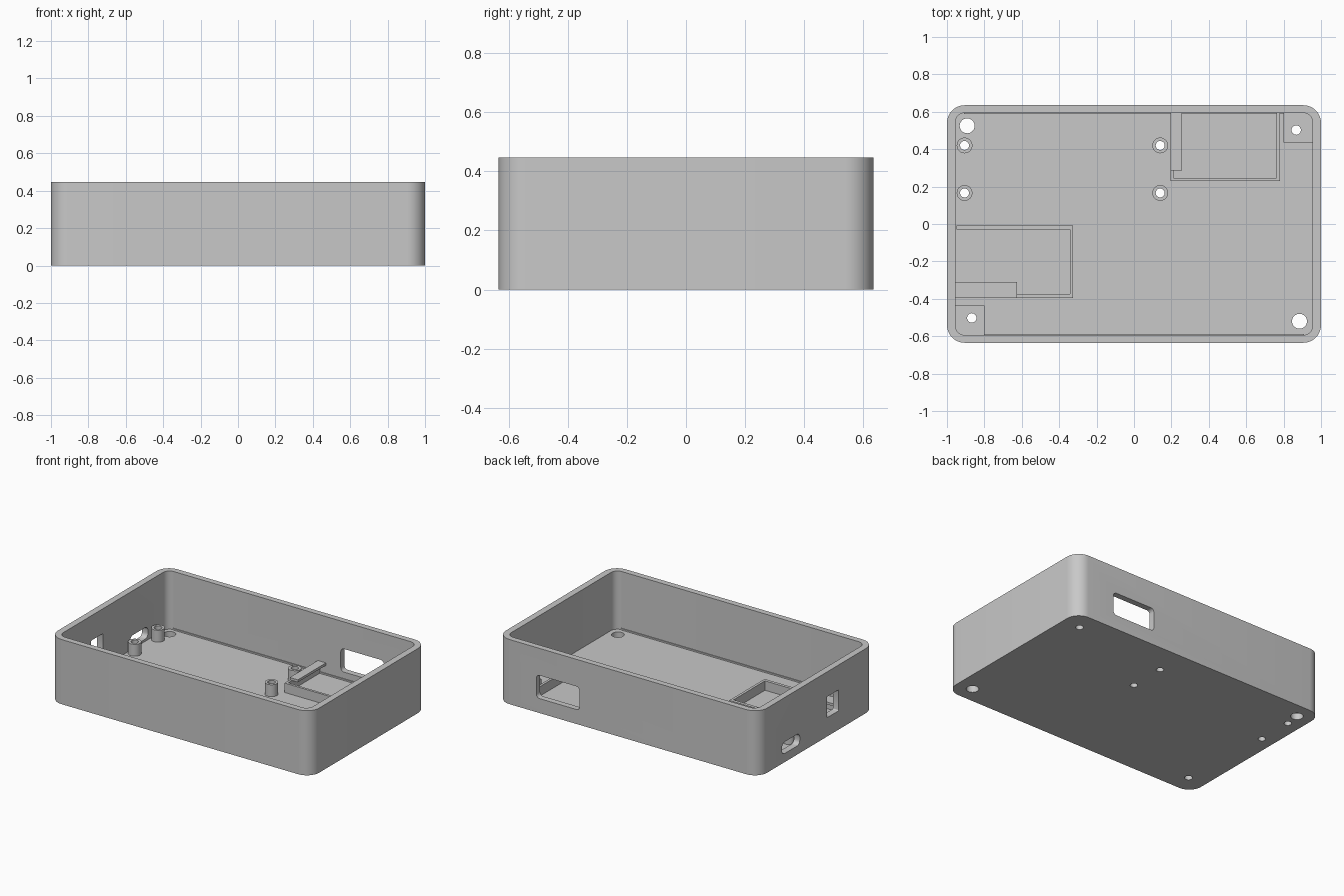
import bpy
import bmesh
from math import cos, sin, pi

cube = bpy.data.objects.get("Cube")
if cube:
    bpy.data.objects.remove(cube, do_unlink=True)

grey = bpy.data.materials.new("plain grey")
grey.use_nodes = True
color = (0.58, 0.58, 0.58, 1)
grey.diffuse_color = color
grey.node_tree.nodes["Principled BSDF"].inputs["Base Color"].default_value = color


def prism(name, lo, hi, radius=0.0, axis="Z", steps=10):
    """Box from lo to hi, its edges along the axis rounded by radius."""
    order = {"X": (1, 2, 0), "Y": (0, 2, 1), "Z": (0, 1, 2)}[axis]
    u, v, w = order
    outline = []
    for k, (su, sv) in enumerate([(1, 1), (-1, 1), (-1, -1), (1, -1)]):
        cu = hi[u] - radius if su > 0 else lo[u] + radius
        cv = hi[v] - radius if sv > 0 else lo[v] + radius
        turns = range(steps + 1) if radius else [0]
        for i in turns:
            a = (k + i / steps) * pi / 2
            outline.append((cu + radius * cos(a), cv + radius * sin(a)))
    bm = bmesh.new()
    rings = []
    for end in (lo[w], hi[w]):
        ring = []
        for p in outline:
            co = [0, 0, 0]
            co[u], co[v], co[w] = p[0], p[1], end
            ring.append(bm.verts.new(co))
        rings.append(ring)
        bm.faces.new(ring)
    n = len(outline)
    for i in range(n):
        j = (i + 1) % n
        bm.faces.new((rings[0][i], rings[0][j], rings[1][j], rings[1][i]))
    bmesh.ops.remove_doubles(bm, verts=bm.verts, dist=1e-5)
    bmesh.ops.recalc_face_normals(bm, faces=bm.faces)
    mesh = bpy.data.meshes.new(name)
    bm.to_mesh(mesh)
    bm.free()
    mesh.materials.append(grey)
    ob = bpy.data.objects.new(name, mesh)
    bpy.context.collection.objects.link(ob)
    return ob


def cylinder(name, x, y, r, z0, z1):
    return prism(name, (x - r, y - r, z0), (x + r, y + r, z1), r * 0.9999, steps=8)


def activate(ob):
    bpy.ops.object.select_all(action="DESELECT")
    ob.select_set(True)
    bpy.context.view_layer.objects.active = ob


def cut(ob, cutter):
    activate(ob)
    mod = ob.modifiers.new("cut", "BOOLEAN")
    mod.operation = "DIFFERENCE"
    mod.solver = "EXACT"
    mod.object = cutter
    bpy.ops.object.modifier_apply(modifier=mod.name)
    bpy.data.objects.remove(cutter, do_unlink=True)


FLOOR, TOP = 0.045, 0.447
IN_X, IN_Y = 0.955, 0.594
parts = []

# Open tray
shell = prism("case_shell", (-1, -0.635, 0), (1, 0.635, TOP), 0.095)
cut(shell, prism("cavity", (-IN_X, -IN_Y, FLOOR), (IN_X, IN_Y, 0.6), 0.05))
parts.append(shell)

# Wall openings
cut(shell, prism("back_window", (0.37, 0.5, 0.1), (0.7, 0.7, 0.26), 0.025, "Y", 5))
cut(shell, prism("side_port", (-1.1, 0.185, 0.06), (-0.9, 0.38, 0.14), 0.03, "X", 5))
cut(shell, prism("side_slot", (-1.1, -0.24, 0.13), (-0.9, -0.11, 0.275), 0.006, "X", 3))

# Large floor holes
for x, y in [(-0.892, 0.525), (0.885, -0.52)]:
    cut(shell, cylinder("floor_hole", x, y, 0.04, -0.1, 0.1))

# Board standoffs, bored through the floor
for x in (-0.906, 0.14):
    for y in (0.42, 0.166):
        post = cylinder("standoff", x, y, 0.042, FLOOR - 0.01, 0.127)
        for ob in (post, shell):
            cut(ob, cylinder("bore", x, y, 0.024, -0.1, 0.3))
        parts.append(post)

# Square corner posts on the other diagonal
for s in (1, -1):
    xs = sorted((s * 0.8, s * 0.965))
    ys = sorted((s * 0.437, s * 0.605))
    post = prism("corner_post", (xs[0], ys[0], FLOOR - 0.01), (xs[1], ys[1], 0.127))
    for ob in (post, shell):
        cut(ob, cylinder("bore", s * 0.867, s * 0.502, 0.025, -0.1, 0.3))
    parts.append(post)


# Module holders: low frames open to the wall, each with a retaining ledge
def holder(name, lo, hi, inner_lo, inner_hi, ledge_lo, ledge_hi):
    frame = prism(name + "_frame", (*lo, FLOOR - 0.005), (*hi, 0.11))
    cut(frame, prism("pocket", (*inner_lo, FLOOR), (*inner_hi, 0.3)))
    ledge = prism(name + "_ledge", (*ledge_lo, 0.11), (*ledge_hi, 0.127))
    parts.extend([frame, ledge])


holder("back_holder", (0.195, 0.23), (0.78, 0.6), (0.212, 0.247), (0.763, 0.7),
       (0.195, 0.287), (0.257, 0.6))
holder("side_holder", (-0.95, -0.395), (-0.325, -0.008), (-1, -0.373), (-0.343, -0.03),
       (-0.96, -0.395), (-0.625, -0.31))

# Thin skirting along the long walls
for s in (1, -1):
    ys = sorted((s * 0.588, s * 0.6))
    parts.append(prism("wall_skirting", (-0.91, ys[0], FLOOR - 0.005), (0.91, ys[1], 0.055)))

for ob in parts:
    activate(ob)
    bpy.ops.object.shade_smooth_by_angle(angle=pi / 6)
